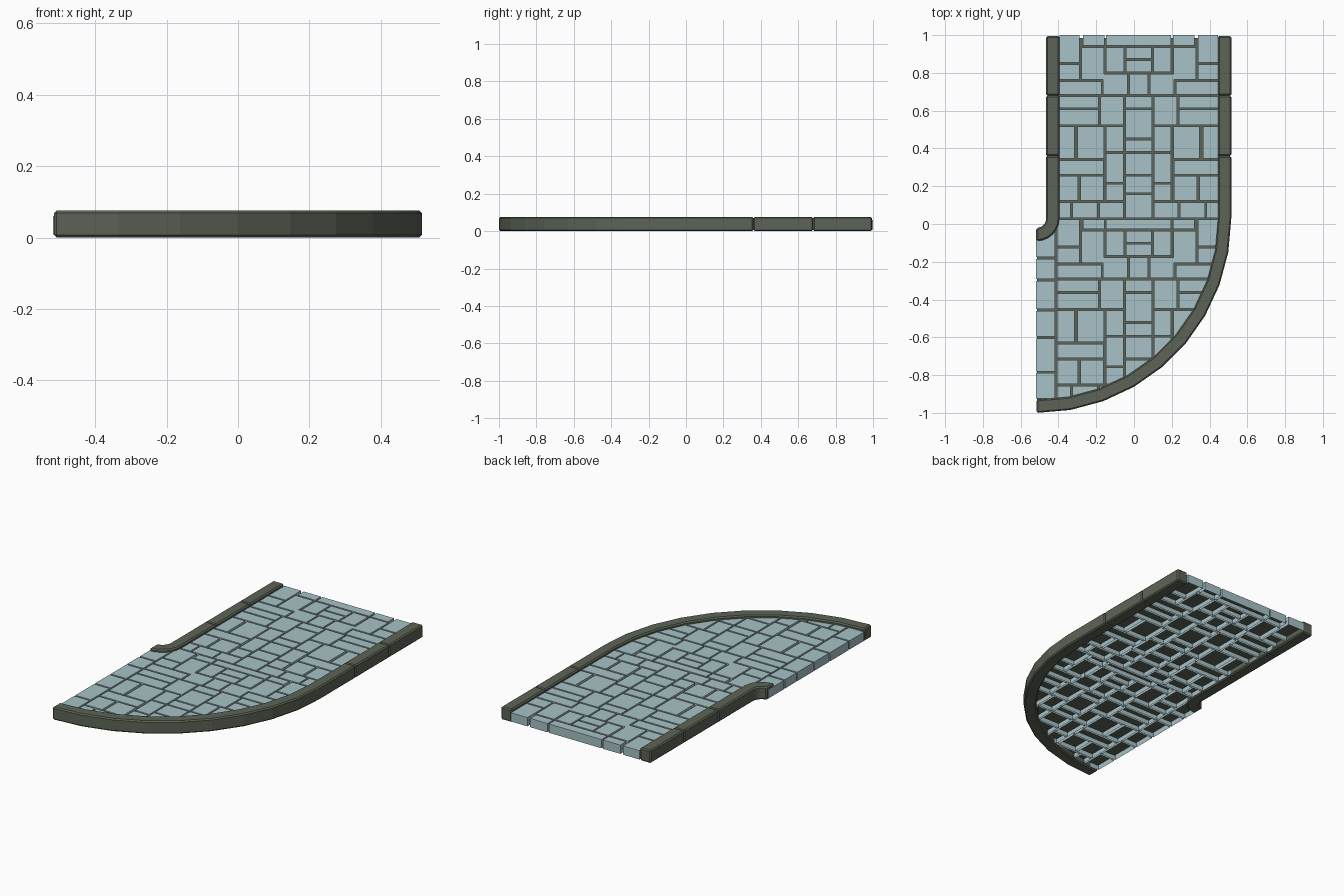
import bpy, bmesh, math

if "Cube" in bpy.data.objects:
    bpy.data.objects.remove(bpy.data.objects["Cube"])

CX, CY = -0.515, 0.03        # centre of the bend
R_OUT, R_IN, W = 1.03, 0.05, 0.07
MID = 0.025                  # mirror line of the paving pattern
PERIOD = 0.972               # paving pattern repeats along y
JOINT = 0.005                # half of the gap between stones


def material(name, rgb):
    m = bpy.data.materials.new(name)
    m.diffuse_color = (*rgb, 1)
    m.use_nodes = True
    m.node_tree.nodes["Principled BSDF"].inputs["Base Color"].default_value = m.diffuse_color
    return m


stone_mat = material("pale blue stone", (0.39, 0.54, 0.57))
curb_mat = material("grey green curb", (0.108, 0.127, 0.093))


def make_object(name, bm, mat):
    me = bpy.data.meshes.new(name)
    bm.to_mesh(me)
    bm.free()
    me.materials.append(mat)
    ob = bpy.data.objects.new(name, me)
    bpy.context.collection.objects.link(ob)
    return ob


def clip_to_bend(poly, radius):
    """Cut a convex polygon with the faceted quarter circle (9 sides)."""
    for i in range(9):
        a = -math.radians(10 * i + 5)
        nx, ny = math.cos(a), math.sin(a)
        d = radius * math.cos(math.radians(5))
        out = []
        for p, q in zip(poly, poly[1:] + poly[:1]):
            sp = (p[0] - CX) * nx + (p[1] - CY) * ny - d
            sq = (q[0] - CX) * nx + (q[1] - CY) * ny - d
            if sp <= 0:
                out.append(p)
            if sp * sq < 0:
                t = sp / (sp - sq)
                out.append((p[0] + t * (q[0] - p[0]), p[1] + t * (q[1] - p[1])))
        poly = out
        if len(poly) < 3:
            return []
    return poly


def rect(x0, x1, y0, y1):
    return [(x0, y0), (x1, y0), (x1, y1), (x0, y1)]


def add_stone(bm, x0, x1, y0, y1):
    """Open-bottomed paving stone, trimmed under the outer curb."""
    y0 = max(y0, -0.95)
    g = JOINT
    top_y = 1.0 if y1 > 0.99 else y1 - g
    if top_y - y0 < 2 * g:
        return
    poly = clip_to_bend(rect(x0 + g, x1 - g, y0 + g, top_y), R_OUT - W + 0.01)
    if not poly:
        return
    low = [bm.verts.new((x, y, 0.008)) for x, y in poly]
    high = [bm.verts.new((x, y, 0.06)) for x, y in poly]
    bm.faces.new(high)
    n = len(poly)
    for i in range(n):
        j = (i + 1) % n
        bm.faces.new((low[i], low[j], high[j], high[i]))


# Left half of the pattern by column strip: x0, x1, then y cuts of the stones
half = [
    (-0.40, -0.283, (1.0, 0.85, 0.76)),
    (-0.275, -0.152, (1.0, 0.94)),
    (-0.283, -0.155, (0.94, 0.76)),
    (-0.152, -0.048, (0.94, 0.80)),
    (-0.40, -0.168, (0.76, 0.68)),
    (-0.168, -0.03, (0.80, 0.68)),
    (-0.40, -0.183, (0.68, 0.61, 0.52)),
    (-0.183, -0.05, (0.68, 0.52)),
    (-0.40, -0.309, (0.52, 0.342)),
    (-0.303, -0.153, (0.52, 0.342)),
    (-0.152, -0.05, (0.52, 0.378, 0.216, 0.12)),
    (-0.40, -0.157, (0.342, 0.258)),
    (-0.40, -0.292, (0.258, 0.12)),
    (-0.288, -0.157, (0.258, 0.12)),
    (-0.40, -0.33, (0.12, 0.028)),
    (-0.33, -0.188, (0.12, 0.028)),
    (-0.188, -0.05, (0.12, 0.028)),
]
# Stones on the mirror line
centre = [
    (-0.152, 0.202, (1.0, 0.94)),
    (-0.048, 0.098, (0.94, 0.87, 0.80)),
    (-0.03, 0.08, (0.80, 0.68)),
    (-0.05, 0.10, (0.68, 0.61, 0.45, 0.378, 0.258, 0.16, 0.028)),
]
mirrored = [(2 * MID - b, 2 * MID - a, ys) for a, b, ys in half]

bm = bmesh.new()
for k in range(2):
    for x0, x1, ys in half + centre + mirrored:
        if k and x0 == -0.40:
            x0 = -0.412
        for hi, lo in zip(ys, ys[1:]):
            add_stone(bm, x0, x1, lo - k * PERIOD, hi - k * PERIOD)
# Extra strip on the open side of the bend
cuts = (-0.025, -0.18, -0.297, -0.455, -0.60, -0.785, -0.93)
for hi, lo in zip(cuts, cuts[1:]):
    add_stone(bm, -0.523, -0.412, lo, hi)
make_object("paving_stones", bm, stone_mat)

# Thin grout bed seen in the joints and from below
bm = bmesh.new()
for r in (rect(-0.43, 0.48, -0.03, 0.985), rect(-0.513, 0.48, -0.95, -0.03)):
    bm.faces.new([bm.verts.new((x, y, 0.035)) for x, y in clip_to_bend(r, R_OUT - 0.035)])
make_object("grout_bed", bm, curb_mat)


def curb(name, pairs):
    """Sweep a block along pairs of (inner, outer) plan points."""
    bm = bmesh.new()
    rings = []
    for (ax, ay), (bx, by) in pairs:
        rings.append([bm.verts.new(c) for c in (
            (ax, ay, 0), (bx, by, 0), (bx, by, 0.076), (ax, ay, 0.076))])
    for r, s in zip(rings, rings[1:]):
        for i in range(4):
            j = (i + 1) % 4
            bm.faces.new((r[i], r[j], s[j], s[i]))
    bm.faces.new(rings[0])
    bm.faces.new(rings[-1])
    bmesh.ops.recalc_face_normals(bm, faces=bm.faces)
    ob = make_object(name, bm, curb_mat)
    mod = ob.modifiers.new("edge_chamfer", "BEVEL")
    mod.width, mod.segments = 0.007, 1
    mod.limit_method, mod.angle_limit = "ANGLE", math.radians(40)


# Curbs: two straight blocks, then a block that follows the bend
for side, r0, steps in (("outer", R_OUT - W, 9), ("inner", R_IN, 6)):
    r1 = r0 + W

    def at(y):
        return ((CX + r0, y), (CX + r1, y))

    curb(side + "_curb_end", [at(0.995), at(0.68)])
    curb(side + "_curb_middle", [at(0.68), at(0.36)])
    bend = [at(0.36)]
    for i in range(steps + 1):
        a = -math.pi / 2 * i / steps
        c, s = math.cos(a), math.sin(a)
        bend.append(((CX + r0 * c, CY + r0 * s), (CX + r1 * c, CY + r1 * s)))
    curb(side + "_curb_bend", bend)
